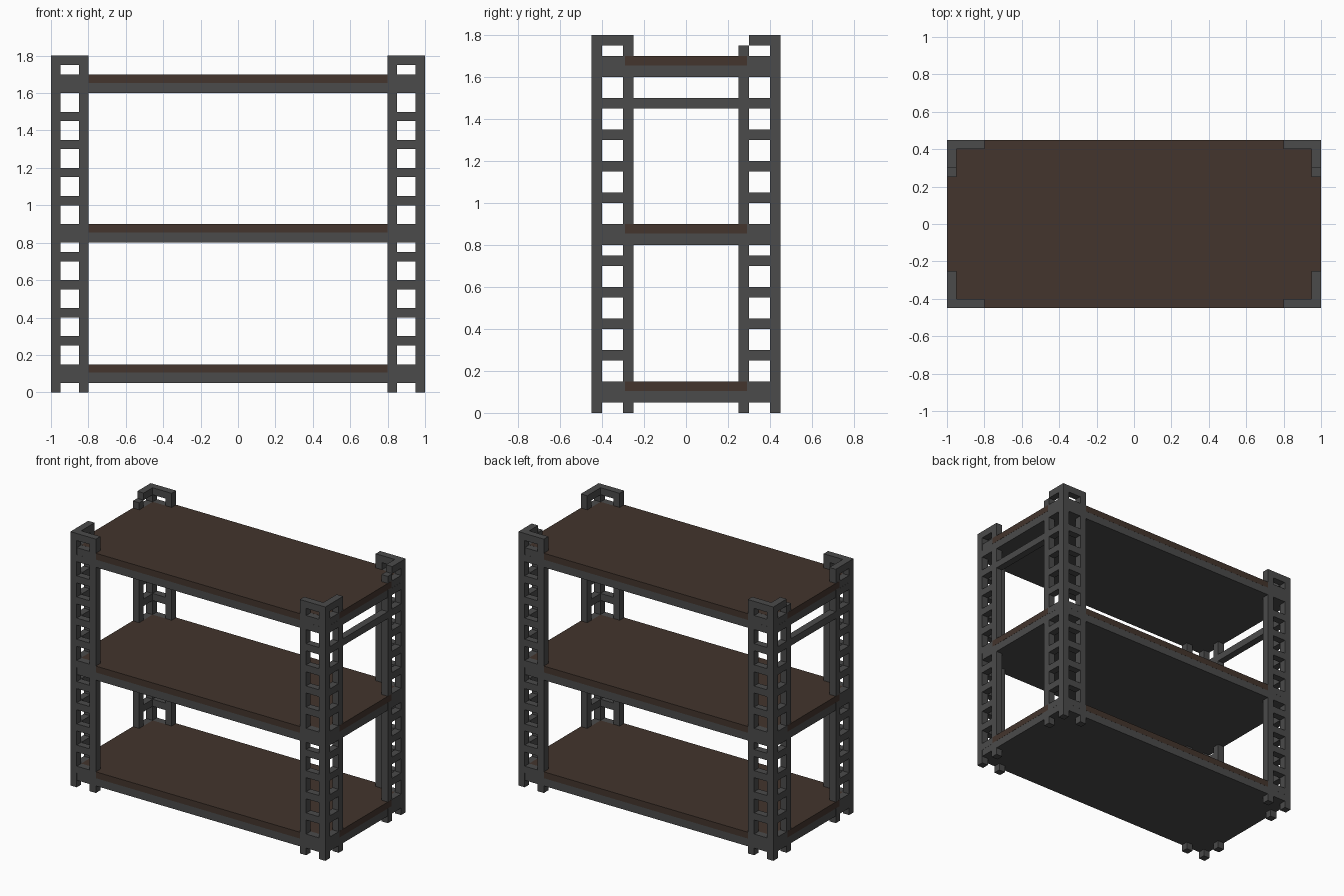
import bpy, bmesh
from mathutils import Vector

if "Cube" in bpy.data.objects:
    bpy.data.objects.remove(bpy.data.objects["Cube"])


def material(name, rgb):
    m = bpy.data.materials.new(name)
    m.diffuse_color = (*rgb, 1)
    m.use_nodes = True
    m.node_tree.nodes["Principled BSDF"].inputs["Base Color"].default_value = m.diffuse_color
    return m


STEEL = material("dark grey steel", (0.07, 0.07, 0.07))
WOOD = material("dark brown wood", (0.056, 0.035, 0.026))


def add_box(bm, x, y, z):
    """Box between the given (low, high) ranges."""
    vs = bmesh.ops.create_cube(bm, size=1)["verts"]
    for v in vs:
        v.co = Vector(r[0] if c < 0 else r[1] for c, r in zip(v.co, (x, y, z)))


def finish(bm, name, mat):
    bmesh.ops.recalc_face_normals(bm, faces=bm.faces)
    me = bpy.data.meshes.new(name)
    bm.to_mesh(me)
    bm.free()
    me.materials.append(mat)
    ob = bpy.data.objects.new(name, me)
    bpy.context.collection.objects.link(ob)
    return ob


def span(s, a, b):
    return tuple(sorted((s * a, s * b)))


# Corner posts: perforated angle sections
for sx, side in ((-1, "left"), (1, "right")):
    for sy, end in ((-1, "front"), (1, "back")):
        bm = bmesh.new()
        ox, oy = span(sx, 0.95, 1), span(sy, 0.40, 0.45)
        add_box(bm, ox, oy, (0, 1.8))
        add_box(bm, span(sx, 0.80, 0.85), oy, (0, 1.8))
        add_box(bm, ox, span(sy, 0.25, 0.30), (0, 1.75 if sy > 0 else 1.8))
        for i in range(12):
            z = 0.10 + 0.15 * i
            add_box(bm, span(sx, 0.85, 0.95), oy, (z, z + 0.05))
            add_box(bm, ox, span(sy, 0.30, 0.40), (z, z + 0.05))
        finish(bm, f"{end}_{side}_post", STEEL)

    # Cross brace between the posts on each short side
    bm = bmesh.new()
    add_box(bm, span(sx, 0.95, 1), (-0.25, 0.25), (1.45, 1.50))
    finish(bm, f"{side}_brace", STEEL)

# Shelves
E = 0.0005
corner = [(1 + E, 0.29), (0.95, 0.29), (0.95, 0.40), (0.80, 0.40), (0.80, 0.45)]
outline = (corner + [(-x, y) for x, y in reversed(corner)]
           + [(-x, -y) for x, y in corner]
           + [(x, -y) for x, y in reversed(corner)])
for name, z in (("bottom", 0.05), ("middle", 0.80), ("top", 1.60)):
    # Steel tray with filled corners
    bm = bmesh.new()
    add_box(bm, (-1 + E, 1 - E), (-0.45 + E, 0.45 - E), (z, z + 0.055))
    for sx in (-1, 1):
        for sy in (-1, 1):
            add_box(bm, span(sx, 0.80, 1 - E), span(sy, 0.40, 0.45 - E), (z, z + 0.1 - E))
            add_box(bm, span(sx, 0.95, 1 - E), span(sy, 0.29, 0.45 - E), (z, z + 0.1 - E))
    finish(bm, name + "_shelf_frame", STEEL)

    # Wooden board notched around the posts
    bm = bmesh.new()
    f = bm.faces.new([bm.verts.new((x, y, z + 0.055)) for x, y in outline])
    top = bmesh.ops.extrude_face_region(bm, geom=[f])["geom"]
    bmesh.ops.translate(bm, vec=(0, 0, 0.045),
                        verts=[g for g in top if isinstance(g, bmesh.types.BMVert)])
    finish(bm, name + "_shelf_board", WOOD)
